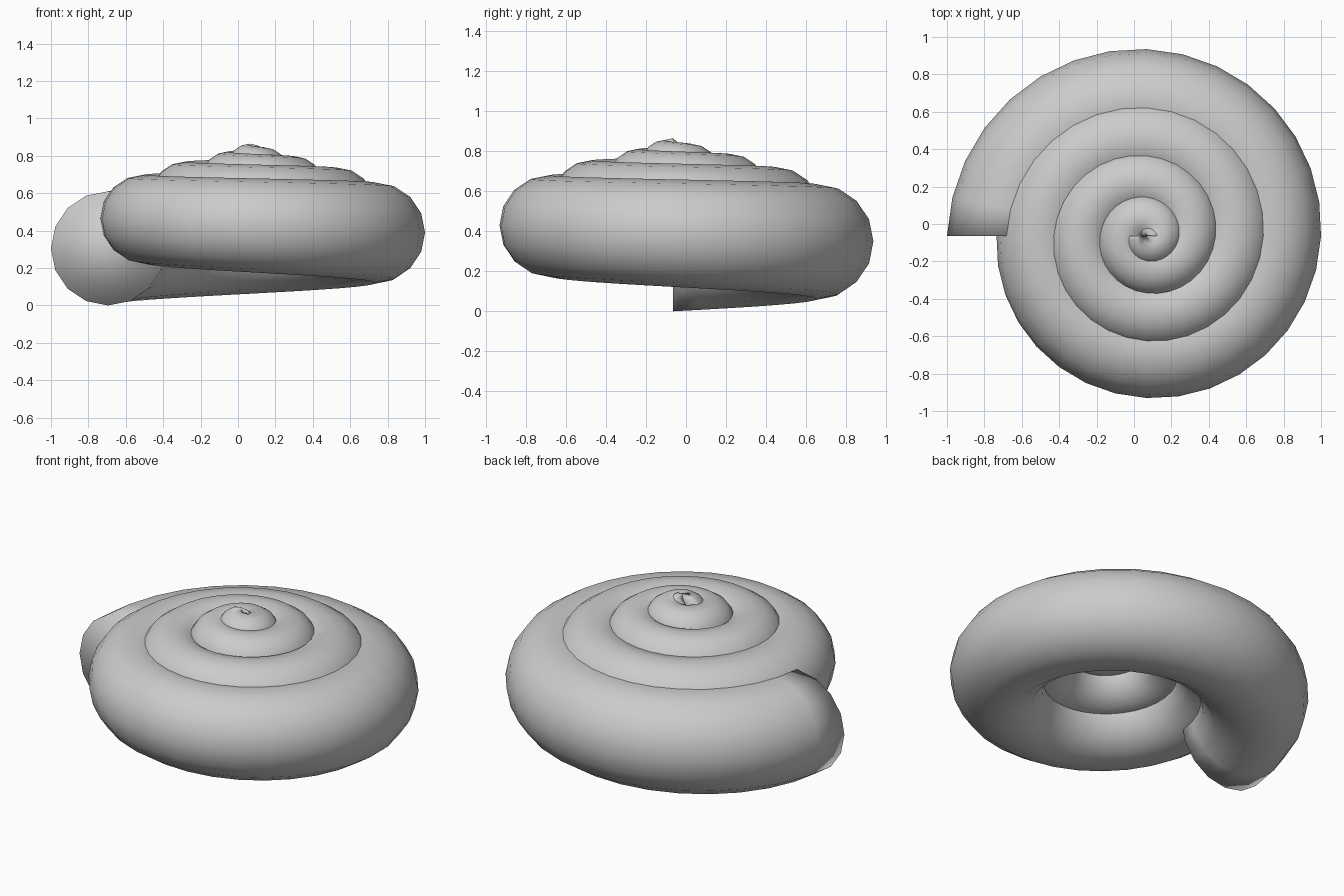
import bpy, bmesh
from math import sin, cos, pi

if "Cube" in bpy.data.objects:
    bpy.data.objects.remove(bpy.data.objects["Cube"])

CX, CY = 0.0675, -0.065      # coiling axis
SIDES, STEPS, TURNS = 16, 32, 4

# distance of tube centre from the axis, keyed by quarter turns from the mouth
PATH = [(0, .7625), (1, .714), (2, .6645), (3, .614), (4, .567), (6, .46), (8, .348),
        (9, .288), (10, .23), (11, .168), (12, .119), (13, .092), (14, .072), (15, .038), (16, .005)]


def coil_radius(k):
    for (a, ra), (b, rb) in zip(PATH, PATH[1:]):
        if k <= b:
            return ra + (rb - ra) * (k - a) / (b - a)
    return PATH[-1][1]


# shell: shrinking circular section swept up a spiral
bm = bmesh.new()
rings = []
for i in range(STEPS * TURNS + 1):
    k = 4 * i / STEPS
    shrink = 0.772 ** (k / 4)
    r = 0.305 * shrink                       # tube radius
    z = 0.305 + 0.70 * (1 - shrink)          # tube centre height
    R = coil_radius(k)
    a = pi - k * pi / 2
    ring = []
    for j in range(SIDES):
        t = 2 * pi * j / SIDES
        d = R + r * cos(t)
        ring.append(bm.verts.new((CX + d * cos(a), CY + d * sin(a), z + r * sin(t))))
    rings.append(ring)

for p, q in zip(rings, rings[1:]):
    for j in range(SIDES):
        n = (j + 1) % SIDES
        bm.faces.new((p[j], p[n], q[n], q[j]))

# closed mouth and closed tip
bm.faces.new(rings[0])
bm.faces.new(rings[-1])
bmesh.ops.recalc_face_normals(bm, faces=bm.faces)
for f in bm.faces:
    f.smooth = True

mesh = bpy.data.meshes.new("spiral_shell")
bm.to_mesh(mesh)
bm.free()
bpy.context.collection.objects.link(bpy.data.objects.new("spiral_shell", mesh))
